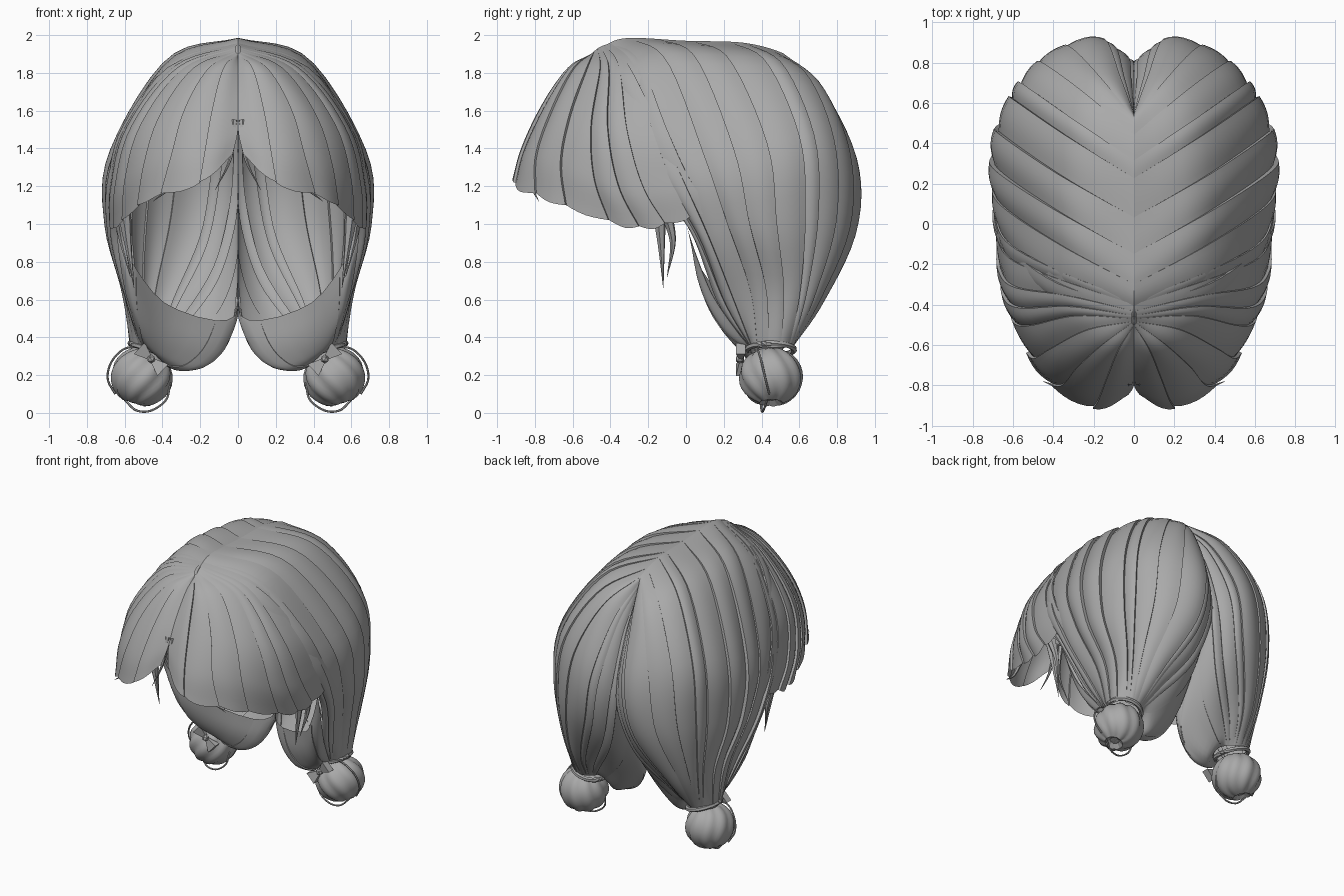
import bpy, bmesh, math, random
from mathutils import Vector, Matrix

if "Cube" in bpy.data.objects:
    bpy.data.objects.remove(bpy.data.objects["Cube"])

random.seed(11)
hair = bpy.data.materials.new("grey_hair")
hair.diffuse_color = (0.4, 0.4, 0.4, 1)
hair.use_nodes = True
hair.node_tree.nodes["Principled BSDF"].inputs["Base Color"].default_value = hair.diffuse_color


def finish(name, bm, angle=32):
    """Turn a right-hand part into a mirrored, smooth-shaded object."""
    me = bpy.data.meshes.new(name)
    bm.to_mesh(me)
    bm.free()
    me.materials.append(hair)
    ob = bpy.data.objects.new(name, me)
    bpy.context.collection.objects.link(ob)
    bpy.ops.object.select_all(action='DESELECT')
    ob.select_set(True)
    bpy.context.view_layer.objects.active = ob
    bpy.ops.object.shade_smooth_by_angle(angle=math.radians(angle))
    mir = ob.modifiers.new("mirror", 'MIRROR')
    mir.use_mirror_merge = False
    return ob


def spline(pts, t):
    """Smooth curve through the points, t from 0 to 1."""
    n = len(pts) - 1
    f = min(max(t, 0), 1) * n
    i = min(int(f), n - 1)
    f -= i
    b, c = pts[i], pts[i + 1]
    a = pts[i - 1] if i else b * 2 - c
    d = pts[i + 2] if i + 2 <= n else c * 2 - b
    return 0.5 * (2 * b + (c - a) * f + (2 * a - 5 * b + 4 * c - d) * f * f
                  + (3 * b - a - 3 * c + d) * f ** 3)


def locks(name, strands, count, amp, env, rows=28, cols=6, jag=0.0):
    """Loft across guide strands, split into overlapping locks with a raised edge."""
    def surf(u, v):
        return spline([spline(list(c), u) for c in zip(*strands)], v)
    cuts = [0.0]
    for i in range(count):
        cuts.append(cuts[-1] + random.uniform(0.35, 1.7))
    cuts = [c / cuts[-1] for c in cuts]
    bm = bmesh.new()
    prev = None
    for u0, u1 in zip(cuts, cuts[1:]):
        lift = amp * random.uniform(0.5, 1.2)
        for k in range(cols + 2):
            t = min(k / cols, 1)
            height = 0 if k > cols else lift * (0.8 * t + 0.4 * math.sin(math.pi * t))
            u = u0 + (u1 - u0) * t
            end = 1 - jag * abs(2 * t - 1) ** 1.5
            col = []
            for r in range(rows + 1):
                v = r / rows * end
                p = surf(u, v)
                e = 0.01
                du = surf(min(u + e, 1), v) - surf(max(u - e, 0), v)
                dv = surf(u, min(v + e, 1)) - surf(u, max(v - e, 0))
                nrm = dv.cross(du)
                if nrm.length > 1e-9:
                    p = p + nrm.normalized() * height * env(v)
                p.x = max(p.x, 0.0)
                col.append(bm.verts.new(p))
            if prev:
                for r in range(rows):
                    bm.faces.new((prev[r], prev[r + 1], col[r + 1], col[r]))
            prev = col
    bmesh.ops.dissolve_degenerate(bm, dist=1e-5, edges=bm.edges)
    return finish(name, bm)


def tube(bm, pts, radius, steps=18, sides=6):
    """Thin wisp along a smooth path, tapering by the radius function."""
    pts = [Vector(p) for p in pts]
    rings = []
    for s in range(steps + 1):
        t = s / steps
        p = spline(pts, t)
        d = (spline(pts, t + 0.02) - spline(pts, t - 0.02)).normalized()
        a = d.cross(Vector((0.3, 1, 0.2))).normalized()
        b = d.cross(a)
        rings.append([bm.verts.new(p + radius(t) * (a * math.cos(q) + b * math.sin(q)))
                      for q in (2 * math.pi * k / sides for k in range(sides))])
    for r, s in zip(rings, rings[1:]):
        for k in range(sides):
            j = (k + 1) % sides
            bm.faces.new((r[k], r[j], s[j], s[k]))


def guides(rows):
    return [[Vector(r[i:i + 3]) for i in range(0, len(r), 3)] for r in rows]


# Main hair: guide strands from the parting, round the back, to the nape and ear
tie = Vector((0.46, 0.45, 0.345))
upper = guides([
    (0, -.5, 1.88, .36, -.46, 1.71, .585, -.32, 1.33, .645, 0, 1.0, .57, .17, .58),
    (0, -.42, 1.95, .4, -.3, 1.78, .645, -.08, 1.32, .67, .1, .95, .58, .24, .6),
    (0, -.3, 1.985, .37, -.1, 1.855, .66, .1, 1.35, .68, .22, 1.0, .6, .34, .65),
    (0, 0, 1.97, .35, .2, 1.855, .64, .4, 1.4, .67, .45, 1.0, .59, .5, .65),
    (0, .3, 1.96, .3, .5, 1.83, .53, .66, 1.45, .57, .68, 1.05, .54, .63, .65),
    (0, .5, 1.91, .2, .7, 1.74, .36, .83, 1.4, .42, .835, 1.0, .47, .7, .62),
    (0, .54, 1.86, .08, .72, 1.66, .15, .89, 1.3, .21, .88, .95, .36, .71, .58),
    (0, .56, 1.76, 0, .7, 1.5, 0, .79, 1.1, .1, .72, .72, .29, .58, .45)])
under = guides([
    (0, .56, 1.76, 0, .7, 1.5, 0, .79, 1.1, .1, .72, .72, .29, .58, .45),
    (0, .6, 1.1, 0, .6, .85, .01, .5, .55, .08, .45, .38, .25, .46, .26),
    (0, .42, .53, .05, .4, .4, .12, .38, .3, .22, .37, .235, .35, .38, .24),
    (.35, .25, .56, .38, .25, .45, .4, .27, .37, .43, .3, .32, .45, .33, .32),
    (.55, .07, .78, .55, .08, .66, .54, .13, .54, .52, .2, .44, .5, .28, .37),
    (.645, 0, 1.0, .63, .05, .85, .6, .12, .67, .57, .18, .56, .53, .28, .42)])
for strand in upper + under:
    d = strand[-1] - tie
    d.z = 0
    strand.append(tie + d.normalized() * 0.115)
bell = lambda v: math.sin(math.pi * v) ** 0.7 if 0 < v < 1 else 0
locks("main_hair", upper, 13, 0.026, bell)
locks("nape_hair", under, 5, 0.008, bell)

# Fringe: fans out from the crown, centre to side
fringe = guides([
    (0, -.5, 1.89, 0, -.6, 1.82, 0, -.72, 1.66, 0, -.8, 1.5, .03, -.85, 1.36),
    (0, -.5, 1.9, .08, -.62, 1.82, .14, -.76, 1.6, .18, -.86, 1.38, .21, -.905, 1.2),
    (.01, -.49, 1.91, .16, -.59, 1.82, .29, -.7, 1.6, .36, -.78, 1.36, .42, -.78, 1.14),
    (.01, -.48, 1.92, .25, -.5, 1.82, .44, -.58, 1.55, .52, -.61, 1.3, .55, -.57, 1.06),
    (.01, -.45, 1.94, .32, -.4, 1.82, .56, -.4, 1.5, .64, -.34, 1.2, .65, -.22, .97),
    (0, -.38, 1.965, .35, -.24, 1.85, .61, -.1, 1.5, .68, .03, 1.22, .685, .15, 1.07)])
locks("fringe", fringe, 8, 0.018, lambda v: min(1, v * 2.5), rows=24, jag=0.02)

# Loose wisps by the ears and under the fringe
bm = bmesh.new()
taper = lambda r: (lambda t: r * (1 - t) + 0.001)
tube(bm, [(.6, -.14, 1.05), (.58, -.13, .88), (.55, -.12, .66)], taper(.035))
tube(bm, [(.63, -.1, 1.05), (.61, -.07, .9), (.57, -.1, .72)], taper(.03))
tube(bm, [(.02, -.78, 1.55), (.04, -.82, 1.35), (.12, -.82, 1.18)], taper(.016))
tube(bm, [(.3, -.79, 1.35), (.36, -.81, 1.2), (.45, -.78, 1.12)], taper(.018))
finish("wisps", bm)

# Hair buns with swirled ridges gathered at the pole
tilt = Matrix.Rotation(-0.3, 4, 'Y')
bm = bmesh.new()
bmesh.ops.create_uvsphere(bm, u_segments=48, v_segments=16, radius=0.16)
for v in bm.verts:
    z = v.co.z / 0.16
    q = math.atan2(v.co.y, v.co.x) + 0.5 * z
    v.co *= 0.95 + 0.09 * abs(math.sin(4.5 * q)) * math.sqrt(max(0, 1 - z * z))
    v.co.y *= 1.03
    if z < -0.97:
        v.co.z += 0.03
bmesh.ops.transform(bm, matrix=Matrix.Translation((.51, .45, .19)) @ tilt, verts=bm.verts)
finish("bun", bm, 25)

# Hair tie wrapped round the top of each bun
bm = bmesh.new()
ring = [tie + tilt.to_3x3() @ Vector((.112 * math.cos(a), .122 * math.sin(a), -.01))
        for a in (2 * math.pi * k / 24 for k in range(25))]
tube(bm, ring, lambda t: 0.016, steps=32)
finish("hair_tie", bm)

# Fine loose loops round the buns
bm = bmesh.new()
thin = lambda t: 0.006
tube(bm, [(.5, .4, .35), (.6, .38, .34), (.67, .4, .27), (.69, .42, .18), (.65, .44, .1)], thin)
tube(bm, [(.36, .42, .16), (.38, .4, .07), (.46, .4, .012), (.54, .41, .014), (.6, .43, .07)], thin)
finish("loose_loops", bm)

# Small bow on the front of each tie: two flared wings and a knot
bm = bmesh.new()
for ang in (-0.75, math.pi - 0.75):
    cone = bmesh.ops.create_cone(bm, cap_ends=True, segments=4, radius1=0.06, radius2=0.015, depth=0.08)
    m = (Matrix.Translation((.46, .29, .285)) @ Matrix.Rotation(ang, 4, 'Y')
         @ Matrix.Translation((.045, 0, 0)) @ Matrix.Rotation(-math.pi / 2, 4, 'Y')
         @ Matrix.Diagonal((1, .6, 1, 1)) @ Matrix.Rotation(math.pi / 4, 4, 'Z'))
    bmesh.ops.transform(bm, matrix=m, verts=cone["verts"])
bmesh.ops.create_icosphere(bm, subdivisions=1, radius=0.025, matrix=Matrix.Translation((.46, .285, .285)))
finish("bow", bm)
